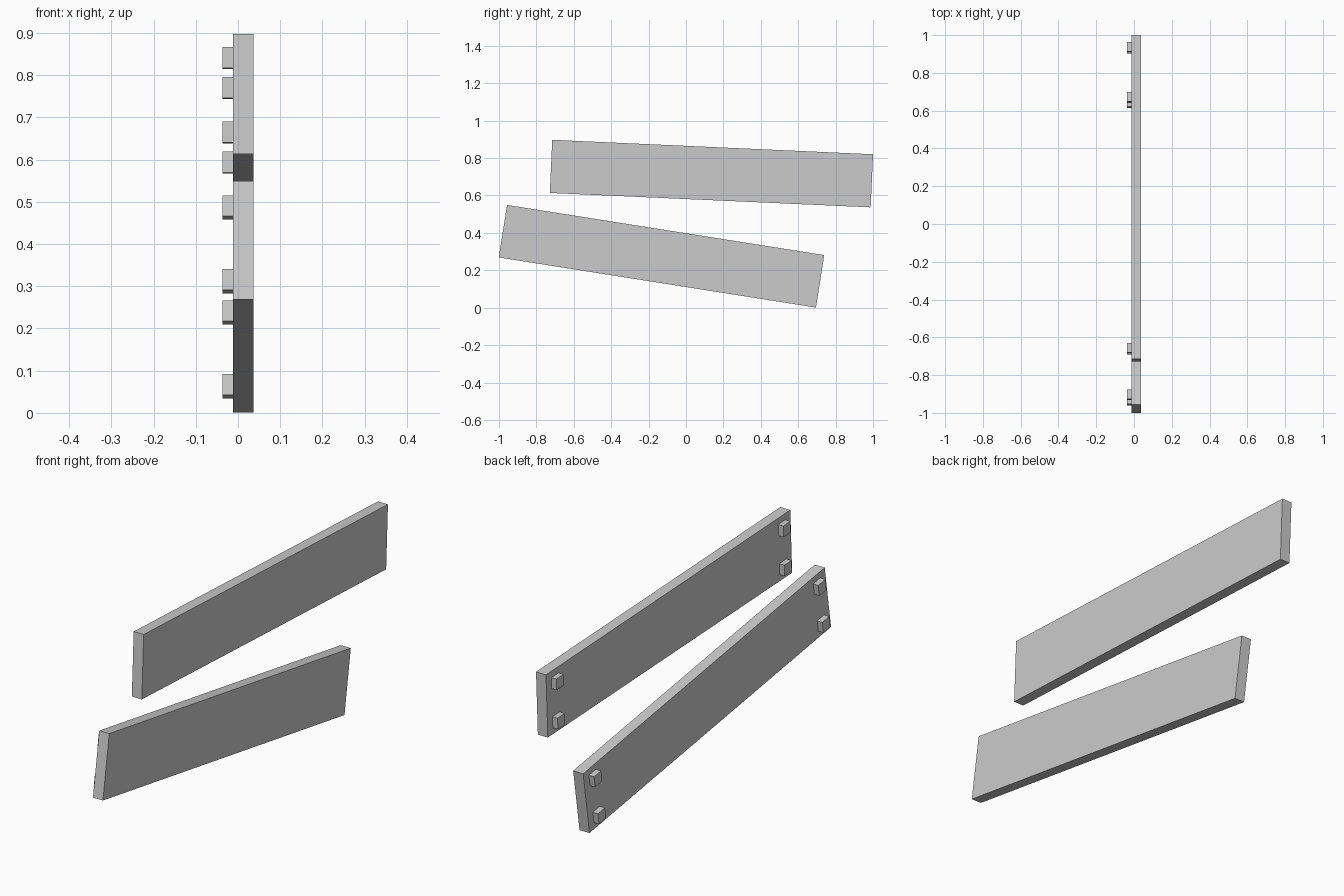
import bpy
from math import radians
from mathutils import Matrix, Vector

if "Cube" in bpy.data.objects:
    bpy.data.objects.remove(bpy.data.objects["Cube"])


def box(name, size, frame, offset):
    """Box of the given size, placed at an offset inside a tilted frame."""
    bpy.ops.mesh.primitive_cube_add(size=1)
    ob = bpy.context.object
    ob.name = name
    ob.data.transform(Matrix.Diagonal(Vector(size)).to_4x4())
    ob.matrix_world = frame @ Matrix.Translation(offset)
    return ob


def plank(name, y, z, tilt):
    frame = Matrix.Translation((0, y, z)) @ Matrix.Rotation(radians(tilt), 4, 'X')
    # Main board
    box(name + "_board", (0.049, 1.717, 0.284), frame, (0.0125, 0, 0))
    # Four small mounting blocks on the back face, near the corners
    for end, u in (("near", -1), ("far", 1)):
        for level, v in (("lower", -1), ("upper", 1)):
            box(f"{name}_{end}_{level}_block", (0.025, 0.05, 0.05), frame,
                (-0.0245, u * 0.797, v * 0.0885))


plank("top_plank", 0.136, 0.717, -2.57)
plank("bottom_plank", -0.131, 0.275, -8.98)
